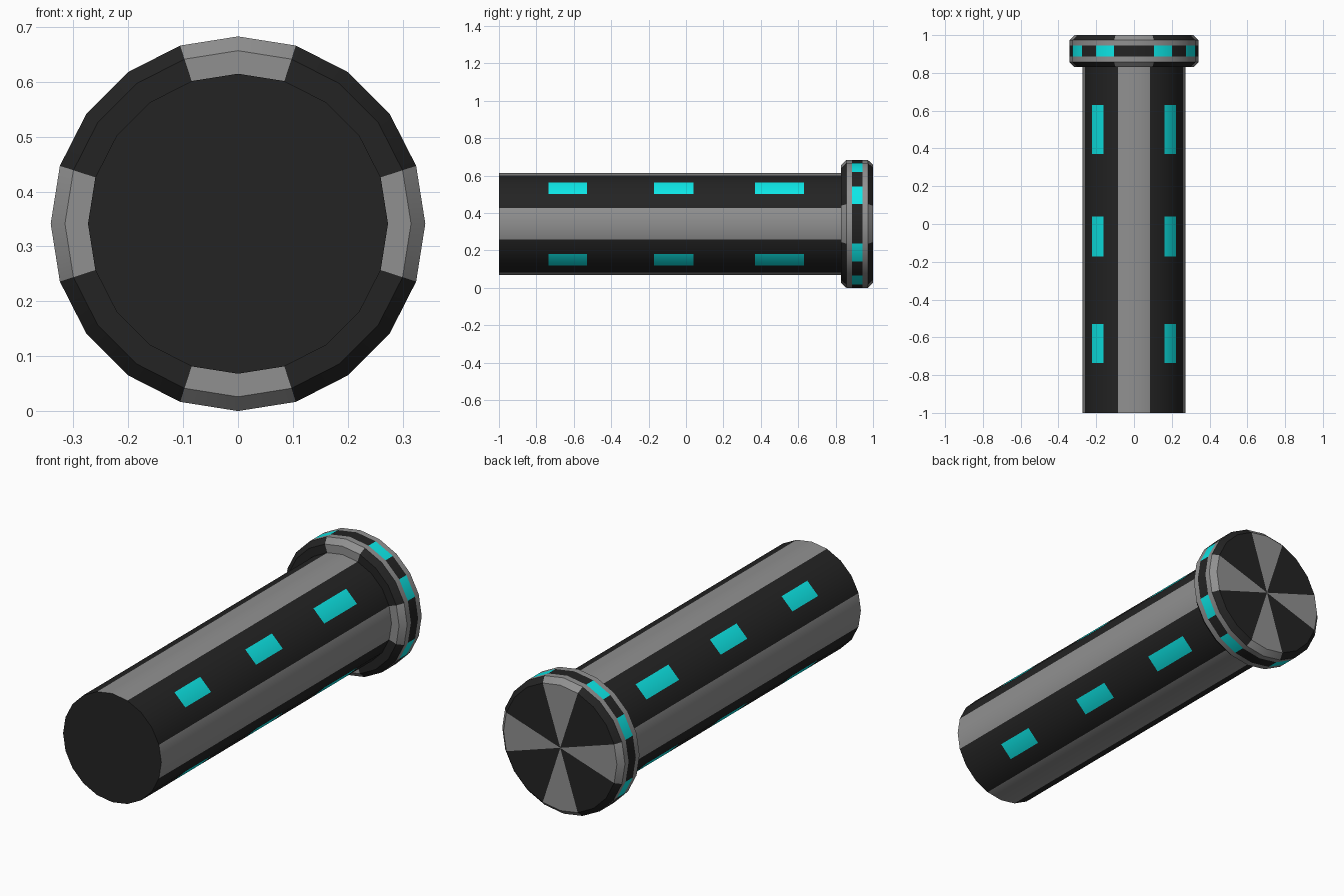
import bpy, bmesh, math

if "Cube" in bpy.data.objects:
    bpy.data.objects.remove(bpy.data.objects["Cube"])

SIDES, CENTER_Z = 20, 0.3415
BODY_R, LIP_R, RIM_R = 0.2735, 0.3155, 0.3415
GREY, DARK, CYAN = 0, 1, 2


def material(name, color):
    m = bpy.data.materials.new(name)
    m.diffuse_color = (*color, 1)
    m.use_nodes = True
    m.node_tree.nodes["Principled BSDF"].inputs["Base Color"].default_value = m.diffuse_color
    return m


MATS = [material("grey", (0.28, 0.28, 0.28)),
        material("dark", (0.017, 0.017, 0.017)),
        material("cyan", (0.004, 0.8, 0.8))]


def stripe(seg):
    # two grey facets on each axis, three dark ones between
    return GREY if seg % 5 in (0, 4) else DARK


def lathe(name, profile, paint):
    """Revolve (y, radius) points about the y axis; paint(row, seg) gives the colour."""
    bm = bmesh.new()
    rings = []
    for y, r in profile:
        if r == 0:
            rings.append([bm.verts.new((0, y, CENTER_Z))] * SIDES)
        else:
            rings.append([bm.verts.new((r * math.cos(a), y, CENTER_Z + r * math.sin(a)))
                          for a in (math.tau * i / SIDES for i in range(SIDES))])
    for row, (a, b) in enumerate(zip(rings, rings[1:])):
        for i in range(SIDES):
            j = (i + 1) % SIDES
            corners = list(dict.fromkeys((a[i], b[i], b[j], a[j])))
            bm.faces.new(corners).material_index = paint(row, i)
    bmesh.ops.recalc_face_normals(bm, faces=bm.faces)
    mesh = bpy.data.meshes.new(name)
    bm.to_mesh(mesh)
    bm.free()
    for m in MATS:
        mesh.materials.append(m)
    obj = bpy.data.objects.new(name, mesh)
    bpy.context.collection.objects.link(obj)
    bpy.ops.object.select_all(action='DESELECT')
    obj.select_set(True)
    bpy.context.view_layer.objects.active = obj
    bpy.ops.object.shade_smooth_by_angle(angle=math.radians(30))
    return obj


# Long barrel: dark front cap, grey stripes, three lit windows per diagonal
body_ys = (-1, -0.735, -0.53, -0.172, 0.04, 0.37, 0.63, 0.83)


def paint_body(row, seg):
    if row == 0:
        return DARK
    if seg % 5 == 2 and row in (2, 4, 6):
        return CYAN
    return stripe(seg)


lathe("barrel", [(-1, 0)] + [(y, BODY_R) for y in body_ys], paint_body)


# Chamfered end flange: grey rim bands around a ring of lit windows, striped back
def paint_flange(row, seg):
    if row in (2, 4):
        return GREY
    if row == 3:
        return CYAN if seg % 5 in (1, 3) else DARK
    return stripe(seg)


lathe("end_flange", [(0.83, BODY_R), (0.83, LIP_R), (0.857, RIM_R), (0.887, RIM_R),
                     (0.944, RIM_R), (0.973, RIM_R), (1, LIP_R), (1, 0)], paint_flange)
